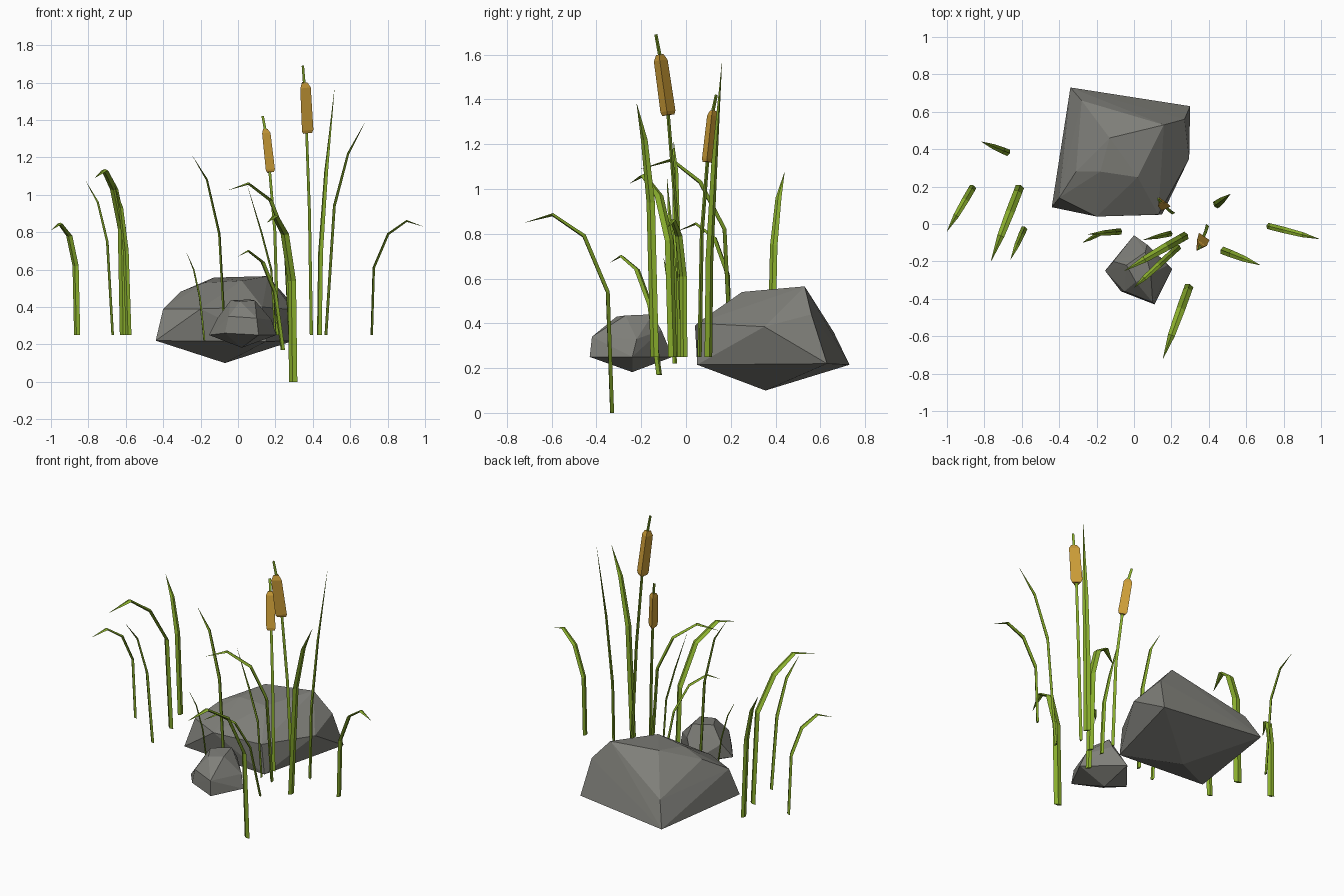
import bpy, bmesh, math
from mathutils import Vector

if "Cube" in bpy.data.objects:
    bpy.data.objects.remove(bpy.data.objects["Cube"])


def material(name, rgb):
    m = bpy.data.materials.new(name)
    m.diffuse_color = (*rgb, 1)
    m.use_nodes = True
    m.node_tree.nodes["Principled BSDF"].inputs["Base Color"].default_value = m.diffuse_color
    return m


STONE = material("grey stone", (0.21, 0.21, 0.19))
GREEN = material("reed green", (0.25, 0.42, 0.026))
BROWN = material("seed head brown", (0.62, 0.345, 0.04))


def finish(name, bm, mat):
    bmesh.ops.recalc_face_normals(bm, faces=bm.faces[:])
    me = bpy.data.meshes.new(name)
    bm.to_mesh(me)
    bm.free()
    me.materials.append(mat)
    ob = bpy.data.objects.new(name, me)
    bpy.context.collection.objects.link(ob)
    return ob


def loft(bm, rings):
    """Skin a list of equal-sized point rings and cap both ends."""
    vs = [[bm.verts.new(p) for p in r] for r in rings]
    n = len(vs[0])
    for a, b in zip(vs, vs[1:]):
        for i in range(n):
            j = (i + 1) % n
            bm.faces.new((a[i], a[j], b[j], b[i]))
    bm.faces.new(vs[0])
    bm.faces.new(vs[-1])


def tangent(pts, i):
    return (pts[min(i + 1, len(pts) - 1)] - pts[max(i - 1, 0)]).normalized()


def rock(name, pts):
    """Faceted boulder: convex hull of a few corner points."""
    bm = bmesh.new()
    for p in pts:
        bm.verts.new(p)
    res = bmesh.ops.convex_hull(bm, input=bm.verts[:])
    junk = [v for v in res["geom_interior"] if isinstance(v, bmesh.types.BMVert)]
    bmesh.ops.delete(bm, geom=junk, context='VERTS')
    finish(name, bm, STONE)


def blade(name, base, tip, width, profile):
    """Leaf with a flat diamond section; profile = (share of lean, height)."""
    b, t = Vector((*base, 0)), Vector((*tip, 0))
    d = (t - b).normalized()
    side = Vector((-d.y, d.x, 0))
    pts = [b.lerp(t, f) + Vector((0, 0, z)) for f, z in profile]
    taper = [1, 1, 1, 0.8, 0.04] if len(pts) == 5 else [1, 1, 0.8, 0.04]
    rings = []
    for i, p in enumerate(pts):
        tg = tangent(pts, i)
        inner = d * tg.z - Vector((0, 0, tg.dot(d)))
        w = width * taper[i] * 1.12
        rings.append([p - side * w / 2, p - inner * w * 0.2,
                      p + side * w / 2, p + inner * w * 0.2])
    bm = bmesh.new()
    loft(bm, rings)
    finish(name, bm, GREEN)


def tube(name, pts, radii, mat):
    """Three-sided tube along the points."""
    pts = [Vector(p) for p in pts]
    rings = []
    for i, (p, r) in enumerate(zip(pts, radii)):
        tg = tangent(pts, i)
        u = Vector((0, 1, 0)).cross(tg).normalized()
        v = tg.cross(u)
        rings.append([p + (u * math.cos(a) + v * math.sin(a)) * r
                      for a in (math.radians(115 + 120 * k) for k in range(3))])
    bm = bmesh.new()
    loft(bm, rings)
    finish(name, bm, mat)


def cattail(name, pts, r):
    """Stem through all points; the seed head spans points 2 to 3."""
    tube(name + "_stem", pts, [0.011, 0.010, 0.009, 0.009, 0.008], GREEN)
    a, b = Vector(pts[2]), Vector(pts[3])
    head = [a.lerp(b, f) for f in (0, 0.06, 0.9, 1)]
    tube(name + "_seed_head", head, [r * 0.8, r, r * 0.92, r * 0.5], BROWN)


# Boulders
rock("large_rock", [
    (-.07, .355, .10),
    (-.44, .09, .22), (-.34, .73, .215), (.30, .63, .22), (.15, .05, .215),
    (-.20, .04, .39), (.295, .35, .385), (-.40, .14, .39), (.13, .05, .40),
    (-.28, .66, .36), (.27, .56, .44),
    (.16, .53, .565), (-.13, .46, .557), (.02, .25, .54), (-.18, .28, .53),
    (-.31, .28, .48)])
rock("small_rock", [
    (.02, -.24, .182),
    (-.155, -.25, .25), (.11, -.43, .25), (.205, -.24, .25), (0, -.06, .25),
    (-.07, -.36, .26), (-.11, -.20, .34), (-.05, -.36, .35), (.10, -.42, .34),
    (.18, -.22, .33), (.07, -.11, .37),
    (-.04, -.22, .435), (.01, -.31, .43), (.09, -.27, .435), (.06, -.15, .44)])

# Drooping leaves: base, tip, width, (lean share, height)
blade("leaf_far_left", (-.86, .20), (-1, -.04), .034,
      [(0, .25), (.06, .62), (.30, .78), (.65, .845), (1, .81)])
blade("leaf_left_tall", (-.61, .20), (-.765, -.20), .042,
      [(0, .25), (.07, .82), (.34, 1.03), (.66, 1.13), (1, 1.09)])
blade("leaf_middle_arched", (.28, -.06), (-.05, -.25), .040,
      [(0, .25), (.08, .77), (.32, .97), (.68, 1.06), (1, 1.025)])
blade("leaf_middle_low", (.24, -.12), (-.0, -.34), .03,
      [(0, .17), (.18, .48), (.45, .64), (.77, .70), (1, .67)])
blade("leaf_front", (.295, -.33), (.155, -.72), .042,
      [(0, 0), (.05, .54), (.32, .79), (.68, .885), (1, .85)])
blade("leaf_far_right", (.715, -.01), (.99, -.08), .03,
      [(0, .25), (.04, .61), (.32, .79), (.68, .86), (1, .83)])

# Upright leaves
blade("leaf_back_left", (-.67, .38), (-.815, .44), .032,
      [(0, .25), (.20, .75), (.55, .96), (1, 1.075)])
blade("leaf_left_short", (-.585, -.02), (-.66, -.19), .03,
      [(0, .25), (.2, .70), (.55, .93), (1, 1.05)])
blade("leaf_centre", (-.07, -.04), (-.245, -.055), .03,
      [(0, .25), (.17, .79), (.55, 1.08), (1, 1.21)])
blade("leaf_centre_short", (-.18, -.05), (-.275, -.10), .02,
      [(0, .22), (.25, .45), (.6, .60), (1, .69)])
blade("leaf_middle_short", (.20, -.05), (.05, -.085), .026,
      [(0, .25), (.15, .60), (.5, .80), (1, 1.05)])
blade("leaf_right_tallest", (.435, .10), (.515, .16), .038,
      [(0, .25), (.08, .69), (.45, 1.12), (1, 1.56)])
blade("leaf_right_leaning", (.47, -.14), (.675, -.22), .036,
      [(0, .25), (.22, .94), (.58, 1.22), (1, 1.38)])

# Cattails
cattail("tall_cattail", [(.39, -.01, .25), (.38, -.045, .90), (.365, -.08, 1.33),
                         (.352, -.118, 1.60), (.345, -.135, 1.69)], .039)
cattail("short_cattail", [(.21, .06, .25), (.195, .07, .80), (.168, .095, 1.12),
                          (.143, .12, 1.35), (.13, .135, 1.42)], .031)
